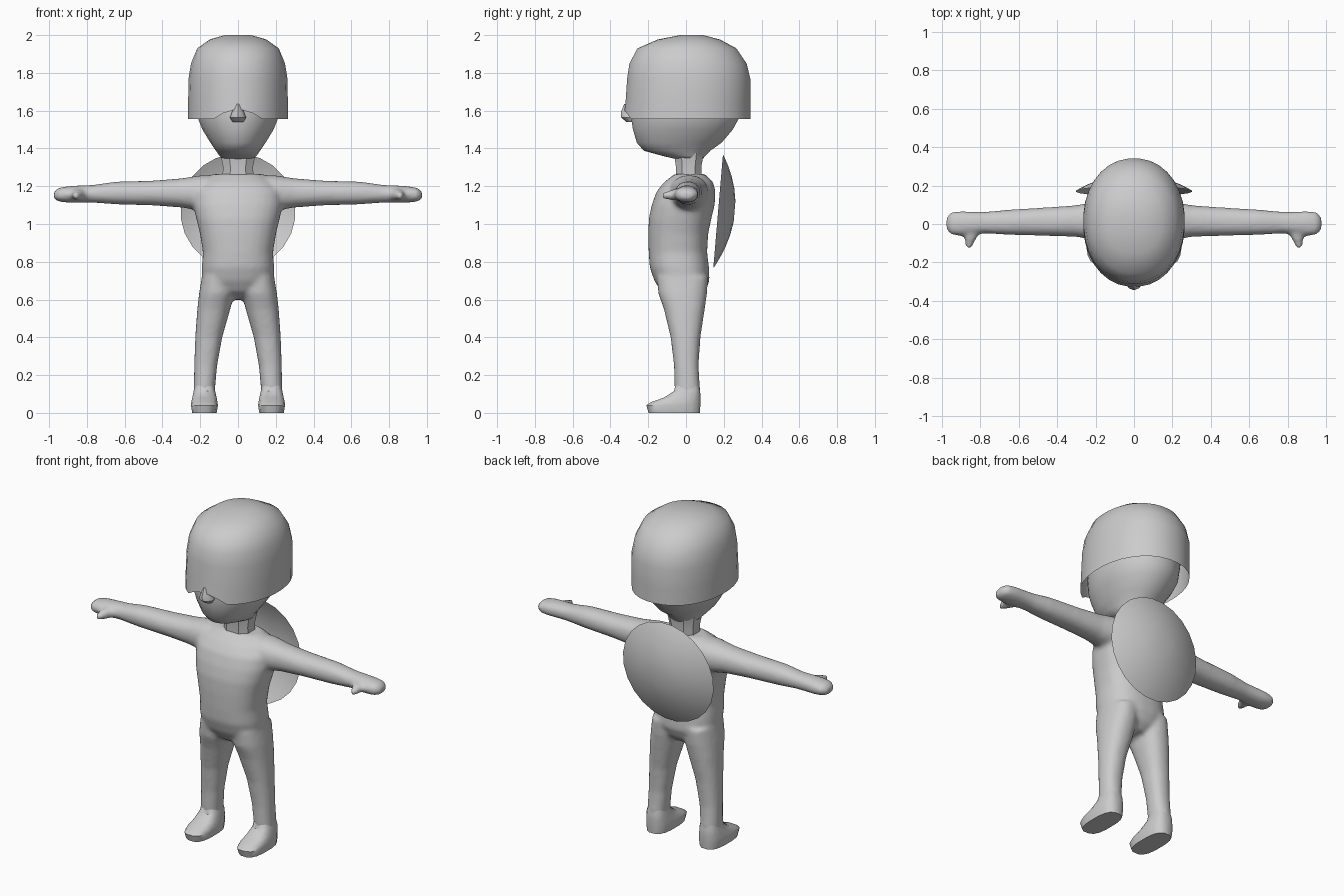
import bpy, bmesh, math

grey = bpy.data.materials.new("plain grey")
grey.diffuse_color = (0.6, 0.6, 0.6, 1)


def loft(bm, axis, rings, segs=20, power=2.0, sign=1, open_start=False):
    """Skin rounded sections (t, a0, a1, b0, b1) stacked along one axis."""
    def soft(v):
        return math.copysign(abs(v) ** (2 / power), v)
    loops = []
    for t, a0, a1, b0, b1 in rings:
        loop = []
        for i in range(segs):
            ang = 2 * math.pi * (i + 0.5) / segs
            a = (a0 + a1) / 2 + (a1 - a0) / 2 * soft(math.cos(ang))
            b = (b0 + b1) / 2 + (b1 - b0) / 2 * soft(math.sin(ang))
            x, y, z = {"x": (t, a, b), "y": (a, t, b), "z": (a, b, t)}[axis]
            loop.append(bm.verts.new((sign * x, y, z)))
        loops.append(loop)
    for low, high in zip(loops, loops[1:]):
        for i in range(segs):
            j = (i + 1) % segs
            bm.faces.new((low[i], low[j], high[j], high[i]))
    if not open_start:
        bm.faces.new(loops[0])
    bm.faces.new(loops[-1])
    return loops


def finish(bm, name, angle=40):
    bmesh.ops.recalc_face_normals(bm, faces=bm.faces[:])
    mesh = bpy.data.meshes.new(name)
    bm.to_mesh(mesh)
    bm.free()
    mesh.materials.append(grey)
    obj = bpy.data.objects.new(name, mesh)
    bpy.context.collection.objects.link(obj)
    bpy.ops.object.select_all(action="DESELECT")
    obj.select_set(True)
    bpy.context.view_layer.objects.active = obj
    bpy.ops.object.shade_smooth_by_angle(angle=math.radians(angle))
    return obj


def symmetric(rings):
    """Turn (z, half_width, y0, y1) into full sections."""
    return [(z, -w, w, y0, y1) for z, w, y0, y1 in rings]


# Body: torso, arms, thumbs and legs fused into one smooth skin
bm = bmesh.new()
loft(bm, "z", symmetric([
    (0.60, 0.04, -0.06, 0.06), (0.64, 0.13, -0.13, 0.10),
    (0.70, 0.19, -0.168, 0.125), (0.77, 0.192, -0.192, 0.122),
    (0.85, 0.186, -0.198, 0.112), (0.95, 0.202, -0.20, 0.118),
    (1.03, 0.222, -0.197, 0.135), (1.10, 0.237, -0.182, 0.152),
    (1.17, 0.235, -0.157, 0.157), (1.22, 0.20, -0.118, 0.145),
    (1.265, 0.13, -0.06, 0.10)]), 28, 2.4)
for s in (1, -1):
    loft(bm, "x", [
        (0.05, -0.08, 0.11, 1.08, 1.262), (0.20, -0.085, 0.118, 1.07, 1.258),
        (0.30, -0.067, 0.098, 1.087, 1.242), (0.45, -0.062, 0.087, 1.098, 1.23),
        (0.65, -0.057, 0.075, 1.104, 1.224), (0.77, -0.049, 0.064, 1.113, 1.207),
        (0.83, -0.052, 0.064, 1.113, 1.205), (0.90, -0.062, 0.067, 1.113, 1.20),
        (0.95, -0.057, 0.062, 1.118, 1.192), (0.975, -0.03, 0.035, 1.132, 1.172)],
        20, 2.2, s)
    loft(bm, "y", [
        (-0.02, 0.78, 0.88, 1.125, 1.19), (-0.07, 0.815, 0.882, 1.125, 1.185),
        (-0.128, 0.845, 0.875, 1.13, 1.165)], 12, 2, s)
    loft(bm, "z", [
        (0.72, 0.02, 0.192, -0.155, 0.118), (0.63, 0.02, 0.207, -0.147, 0.112),
        (0.55, 0.04, 0.216, -0.118, 0.10), (0.40, 0.083, 0.227, -0.082, 0.077),
        (0.25, 0.11, 0.232, -0.064, 0.067), (0.12, 0.122, 0.235, -0.060, 0.075),
        (0.03, 0.122, 0.235, -0.06, 0.072)], 20, 2.3, s)
body = finish(bm, "body")
fuse = body.modifiers.new("fuse", "REMESH")
fuse.mode = "VOXEL"
fuse.voxel_size = 0.012
fuse.use_smooth_shade = True
relax = body.modifiers.new("relax", "SMOOTH")
relax.factor = 0.5
relax.iterations = 8

# Feet with flat soles
for s, side in ((1, "left"), (-1, "right")):
    bm = bmesh.new()
    loft(bm, "z", [
        (0.0, 0.112, 0.243, -0.20, 0.075), (0.04, 0.105, 0.25, -0.212, 0.078),
        (0.058, 0.108, 0.248, -0.185, 0.078), (0.08, 0.112, 0.243, -0.12, 0.078),
        (0.115, 0.12, 0.236, -0.065, 0.076), (0.17, 0.13, 0.224, -0.05, 0.064)],
        16, 2.8, s)
    finish(bm, side + "_foot")

# Faceted neck
bm = bmesh.new()
loft(bm, "z", symmetric([
    (1.20, 0.092, -0.06, 0.09), (1.30, 0.084, -0.057, 0.085),
    (1.38, 0.10, -0.07, 0.10)]), 8, 2.6)
finish(bm, "neck", 20)

# Head
bm = bmesh.new()
loft(bm, "z", symmetric([
    (1.345, 0.085, -0.06, 0.09), (1.362, 0.10, -0.13, 0.105),
    (1.388, 0.118, -0.225, 0.13), (1.43, 0.147, -0.262, 0.19),
    (1.50, 0.19, -0.283, 0.25), (1.555, 0.212, -0.292, 0.28),
    (1.65, 0.225, -0.292, 0.29), (1.72, 0.20, -0.26, 0.27)]), 24, 2.1)
finish(bm, "head", 60)

# Nose
bm = bmesh.new()
loft(bm, "z", symmetric([
    (1.54, 0.03, -0.315, -0.25), (1.563, 0.045, -0.343, -0.25),
    (1.59, 0.035, -0.345, -0.25), (1.635, 0.012, -0.328, -0.25)]), 10, 2)
finish(bm, "nose")

# Helmet: open shell with a raised notch over the nose
bm = bmesh.new()
loops = loft(bm, "z", symmetric([
    (1.555, 0.265, -0.327, 0.342), (1.65, 0.265, -0.321, 0.342),
    (1.77, 0.263, -0.313, 0.342), (1.85, 0.25, -0.301, 0.322),
    (1.93, 0.217, -0.258, 0.268), (1.977, 0.15, -0.15, 0.18),
    (2.0, 0.07, -0.03, 0.09)]), 32, 2.12, 1, True)
for v in loops[0]:
    if v.co.y < 0 and abs(v.co.x) < 0.13:
        v.co.z += 0.05 * (1 - (v.co.x / 0.13) ** 2)
finish(bm, "helmet", 60)

# Shield: open shallow dome leaning on the back
bm = bmesh.new()
mid, radius, bulge = 1.067, 0.305, 0.09
rings = []
for f in (1, 0.92, 0.8, 0.62, 0.4, 0.18):
    r = radius * f
    rings.append((0.17 + bulge * (1 - f * f), -r, r, mid - r, mid + r))
loft(bm, "y", rings, 24, 2, 1, True)
for v in bm.verts:
    v.co.y += 0.085 * (v.co.z - mid)
finish(bm, "shield", 60)
